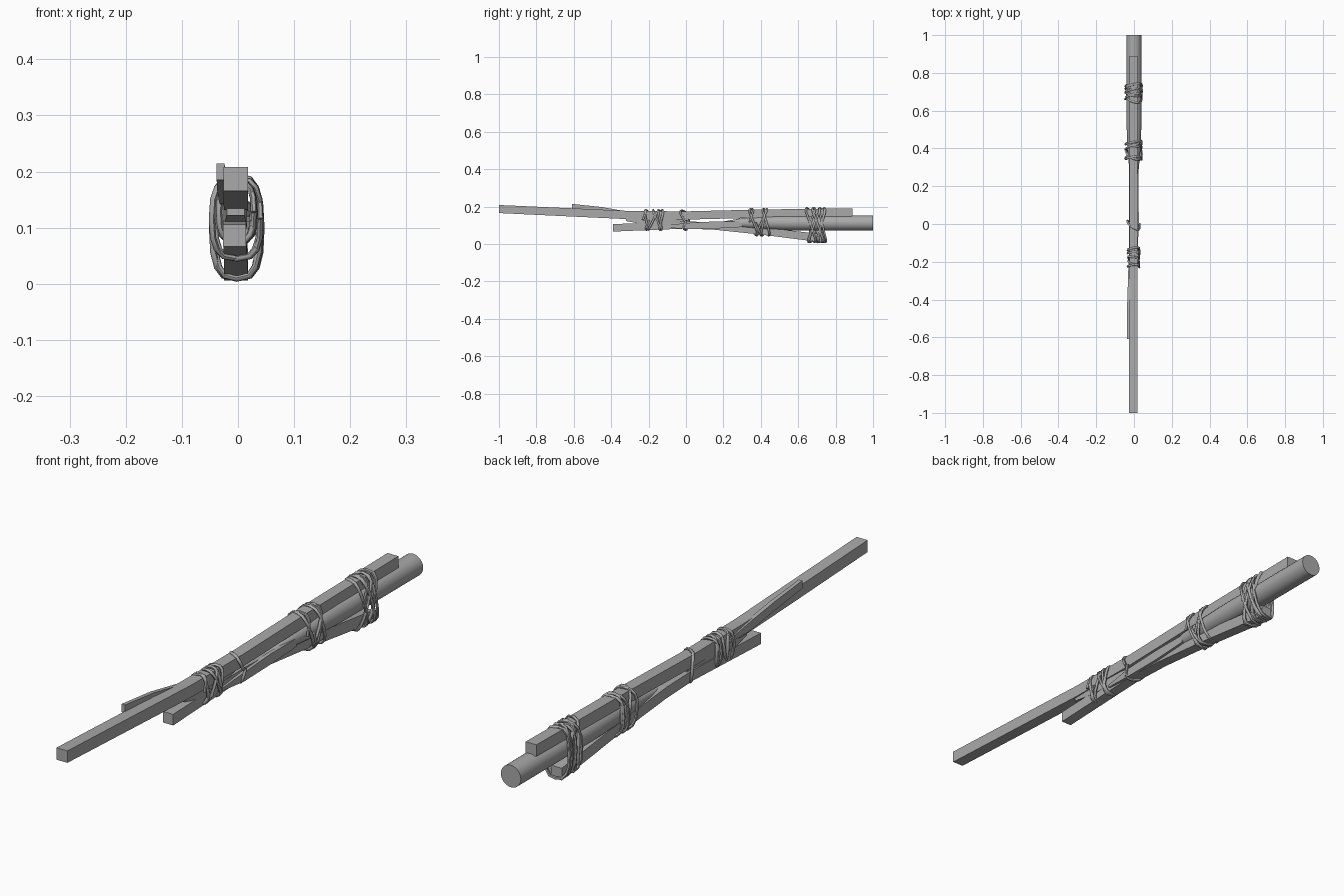
import bpy, bmesh, math, random
from mathutils import Vector

random.seed(4)
if "Cube" in bpy.data.objects:
    bpy.data.objects.remove(bpy.data.objects["Cube"])


def material(name, colour):
    m = bpy.data.materials.new(name)
    m.use_nodes = True
    m.diffuse_color = (*colour, 1)
    m.node_tree.nodes["Principled BSDF"].inputs["Base Color"].default_value = (*colour, 1)
    return m


wood = material("grey wood", (0.4, 0.4, 0.4))


def finish(name, bm, smooth=False):
    mesh = bpy.data.meshes.new(name)
    bmesh.ops.recalc_face_normals(bm, faces=bm.faces)
    bm.to_mesh(mesh)
    bm.free()
    mesh.materials.append(wood)
    ob = bpy.data.objects.new(name, mesh)
    bpy.context.collection.objects.link(ob)
    if smooth:
        bpy.ops.object.select_all(action='DESELECT')
        ob.select_set(True)
        bpy.context.view_layer.objects.active = ob
        bpy.ops.object.shade_smooth_by_angle(angle=math.radians(40))
    return ob


def loft(name, rings, smooth=False):
    """Skin a solid through a list of equal rings of points."""
    bm = bmesh.new()
    loops = [[bm.verts.new(p) for p in ring] for ring in rings]
    n = len(loops[0])
    for a, b in zip(loops, loops[1:]):
        for i in range(n):
            j = (i + 1) % n
            bm.faces.new((a[i], a[j], b[j], b[i]))
    bm.faces.new(loops[0])
    bm.faces.new(loops[-1])
    return finish(name, bm, smooth)


def stick(name, path):
    """Square stick through stations (y, bottom, top, left x, right x)."""
    return loft(name, [[(x0, y, b), (x1, y, b), (x1, y, t), (x0, y, t)]
                       for y, b, t, x0, x1 in path])


# Square sticks above and below the shaft
stick("upper_stick", [(-1, .165, .208, -.026, .018), (-.6, .146, .19, -.026, .018),
                      (-.3, .132, .176, -.025, .018), (0, .13, .174, -.025, .018),
                      (.4, .14, .184, -.025, .018), (.89, .148, .19, -.025, .018)])
stick("lower_stick", [(-.39, .066, .106, -.027, .014), (0, .082, .12, -.027, .014),
                      (.15, .076, .116, -.027, .014), (.4, .05, .09, -.025, .016),
                      (.745, .006, .05, -.025, .018)])

# Round shaft, narrowing to a broken end between the sticks
shaft = []
for y, r, z in ((1, .04, .112), (.55, .04, .112), (.42, .036, .113),
                (.3, .026, .112), (.2, .015, .105), (.08, .004, .1)):
    shaft.append([(r * math.cos(a * math.tau / 24), y, z + r * math.sin(a * math.tau / 24))
                  for a in range(24)])
loft("round_shaft", shaft, True)

# Split slivers of wood
stick("front_splinter", [(-.61, .185, .214, -.038, -.024), (-.45, .165, .197, -.037, -.022),
                         (-.33, .142, .176, -.033, -.018), (-.2, .14, .15, -.029, -.02)])
stick("middle_splinter", [(-.32, .122, .136, -.02, .012), (-.2, .1, .138, -.026, .016),
                          (-.06, .11, .136, -.022, .012), (.02, .118, .126, -.02, -.005)])
stick("side_splinter", [(-.12, .088, .098, .012, .02), (0, .08, .112, .012, .026),
                        (.15, .082, .12, .01, .024), (.3, .09, .12, .01, .024)])


# Cord wound tightly round the bundle
def lashing(name, y0, y1, turns, low, high, half, lean):
    """Wind a cord round the bundle with every turn tilted differently."""
    steps = 16
    cu = bpy.data.curves.new(name, 'CURVE')
    cu.dimensions = '3D'
    cu.bevel_depth = .0055
    cu.bevel_resolution = 1
    cu.use_fill_caps = True
    pts = []
    mid = (low + high) / 2
    tilts = [random.uniform(.4, 1) * lean * (-1) ** k for k in range(turns + 1)]
    for i in range(turns * steps + 1):
        u = i / steps
        k = int(u)
        tilt = tilts[k] + (tilts[min(k + 1, turns)] - tilts[k]) * (u - k)
        c, s = math.cos(u * math.tau), math.sin(u * math.tau)
        w = half * (1 + .06 * math.sin(3 * u))
        x = math.copysign(abs(c) ** .65, c) * w - .002
        z = mid + math.copysign(abs(s) ** .75, s) * (high - low) / 2
        y = y0 + (y1 - y0) * (.5 - .5 * math.cos(u / turns * math.pi * 1.6)) + tilt * s
        pts.append((x, y, z))
    sp = cu.splines.new('POLY')
    sp.points.add(len(pts) - 1)
    for p, co in zip(sp.points, pts):
        p.co = (*co, 1)
    cu.materials.append(wood)
    tmp = bpy.data.objects.new(name, cu)
    bpy.context.collection.objects.link(tmp)
    bpy.ops.object.select_all(action='DESELECT')
    tmp.select_set(True)
    bpy.context.view_layer.objects.active = tmp
    bpy.ops.object.convert(target='MESH')
    bpy.ops.object.shade_smooth_by_angle(angle=math.radians(60))


lashing("front_lashing", -.23, -.13, 6, .075, .181, .03, .045)
lashing("single_lashing", -.01, .02, 1, .075, .179, .032, -.05)
lashing("middle_lashing", .34, .43, 5, .045, .187, .042, .065)
lashing("rear_lashing", .66, .73, 8, .009, .192, .042, .055)
